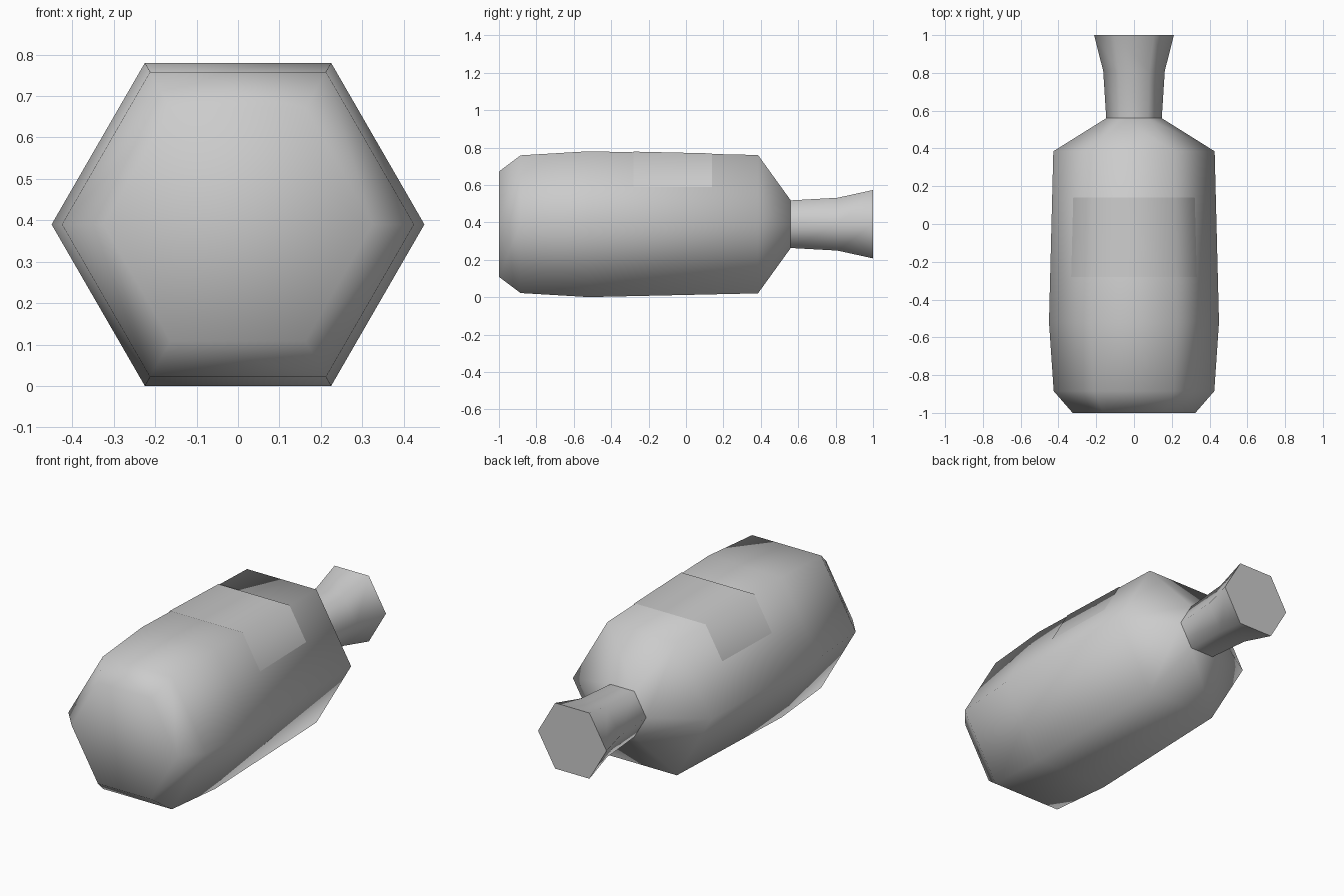
import bpy
import bmesh
from math import cos, sin, pi, sqrt

AXIS_Z = 0.39   # height of the bottle's long axis
SIDES = 6

cube = bpy.data.objects.get("Cube")
if cube:
    bpy.data.objects.remove(cube, do_unlink=True)

grey = bpy.data.materials.new("plain grey")
grey.use_nodes = True
colour = (0.6, 0.6, 0.6, 1.0)
grey.diffuse_color = colour
grey.node_tree.nodes["Principled BSDF"].inputs["Base Color"].default_value = colour


def finish(bm, name):
    """Turn a bmesh into a named object with the shared material."""
    mesh = bpy.data.meshes.new(name)
    bm.to_mesh(mesh)
    bm.free()
    mesh.materials.append(grey)
    obj = bpy.data.objects.new(name, mesh)
    bpy.context.collection.objects.link(obj)
    return obj


def hex_ring(bm, y, r):
    """Hexagon around the long axis, with corners pointing to +x and -x."""
    return [bm.verts.new((r * cos(2 * pi * i / SIDES), y,
                          AXIS_Z + r * sin(2 * pi * i / SIDES)))
            for i in range(SIDES)]


def skin(bm, rings, closed):
    """Bridge neighbouring rows of points with smooth quads."""
    for a, b in zip(rings, rings[1:]):
        n = len(a)
        for i in range(n if closed else n - 1):
            j = (i + 1) % n
            bm.faces.new((a[i], b[i], b[j], a[j])).smooth = True


# Body: base, bevel, slightly tapering sides and shoulder
body_profile = [(-1.0, 0.325), (-0.885, 0.425), (-0.52, 0.45),
                (0.385, 0.427), (0.56, 0.147)]
bm = bmesh.new()
rings = [hex_ring(bm, y, r) for y, r in body_profile]
skin(bm, rings, True)
bm.faces.new(rings[0]).smooth = True
finish(bm, "bottle_body")

# Neck: flares out to a flat closed mouth
neck_profile = [(0.56, 0.147), (0.81, 0.163), (1.0, 0.211)]
bm = bmesh.new()
rings = [hex_ring(bm, y, r) for y, r in neck_profile]
skin(bm, rings, True)
mouth = bm.faces.new(list(reversed(rings[-1])))
mouth.smooth = False
for edge in mouth.edges:
    edge.smooth = False
finish(bm, "bottle_neck")

# Label: thin sheet over the top side and half of both upper slopes
bm = bmesh.new()
rows = []
for y, r in ((-0.28, 0.448), (0.14, 0.437)):
    drop = 0.2
    edge_x = r - drop / sqrt(3)
    corner_z = r * sqrt(3) / 2
    points = [(edge_x, drop), (r / 2, corner_z),
              (-r / 2, corner_z), (-edge_x, drop)]
    rows.append([bm.verts.new((x, y, AXIS_Z + z)) for x, z in points])
skin(bm, rows, False)
finish(bm, "bottle_label")
